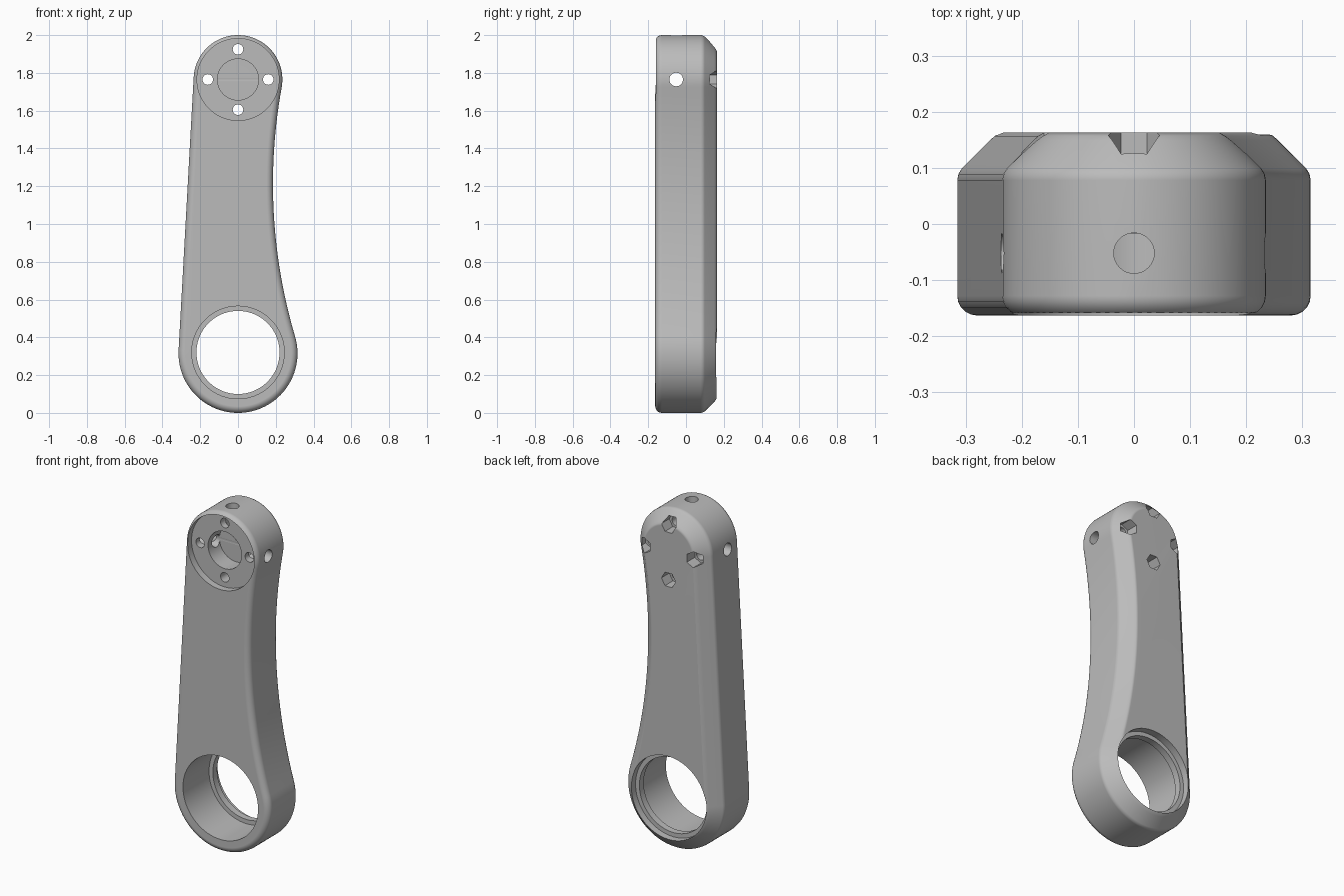
import bpy, bmesh
from math import sin, cos, pi, asin, atan2, sqrt, radians
from mathutils import Vector, Matrix

if "Cube" in bpy.data.objects:
    bpy.data.objects.remove(bpy.data.objects["Cube"])

Z1, R1 = 0.315, 0.315      # large lower end
Z2, R2 = 1.765, 0.235      # small upper hub
RC = 2.85                  # concave flank radius
Y = 0.163                  # half thickness

# Tangency of the straight left flank and the concave right flank
left = pi - asin((R1 - R2) / (Z2 - Z1))
CZ = ((RC + R1) ** 2 - (RC + R2) ** 2 + Z2 ** 2 - Z1 ** 2) / (2 * (Z2 - Z1))
CX = sqrt((RC + R1) ** 2 - (CZ - Z1) ** 2)
low, high = atan2(CZ - Z1, CX), atan2(CZ - Z2, CX)


def arc(cx, cz, r, a, b, n):
    return [(cx + r * cos(a + (b - a) * i / n), cz + r * sin(a + (b - a) * i / n))
            for i in range(n + 1)]


def outline(d):
    """Arm outline moved inwards by d."""
    return (arc(0, Z1, R1 - d, left, 2 * pi + low, 56)
            + arc(CX, CZ, RC + d, pi + low, pi + high, 28)[1:-1]
            + arc(0, Z2, R2 - d, high, left, 48))


def finish(bm, name):
    bmesh.ops.recalc_face_normals(bm, faces=bm.faces)
    me = bpy.data.meshes.new(name)
    bm.to_mesh(me)
    bm.free()
    ob = bpy.data.objects.new(name, me)
    bpy.context.collection.objects.link(ob)
    return ob


# Arm body: rounded front edge, softened chamfer on the back edge
F = 0.035
section = [(F - F * sin(t * pi / 10), -Y + F - F * cos(t * pi / 10)) for t in range(6)]
section += [(0, 0.078), (0.002, 0.089), (0.008, 0.099), (0.058, 0.149),
            (0.067, 0.157), (0.078, Y)]
bm = bmesh.new()
rings = [[bm.verts.new((x, y, z)) for x, z in outline(d)] for d, y in section]
n = len(rings[0])
for a, b in zip(rings, rings[1:]):
    for i in range(n):
        j = (i + 1) % n
        bm.faces.new((a[i], a[j], b[j], b[i]))
bm.faces.new(rings[0])
bm.faces.new(rings[-1])
arm = finish(bm, "crank_arm")


def cut(start, end, r, sides=64, spin=0.0):
    """Drill a round or many-sided hole from start to end."""
    a, b = Vector(start), Vector(end)
    bm = bmesh.new()
    rot = (b - a).to_track_quat('Z', 'Y').to_matrix().to_4x4()
    bmesh.ops.create_cone(bm, cap_ends=True, segments=sides, radius1=r, radius2=r,
                          depth=(b - a).length,
                          matrix=Matrix.Translation((a + b) / 2) @ rot
                          @ Matrix.Rotation(spin, 4, 'Z'))
    tool = finish(bm, "cutter")
    tool.hide_render = True
    mod = arm.modifiers.new("cut", 'BOOLEAN')
    mod.operation, mod.solver, mod.object = 'DIFFERENCE', 'EXACT', tool
    bpy.context.view_layer.objects.active = arm
    bpy.ops.object.modifier_apply(modifier=mod.name)
    bpy.data.objects.remove(tool)


# Lower bore with an inner retaining lip
cut((0, -0.3, 0.32), (0, 0.3, 0.32), 0.22, 72)
cut((0, -0.3, 0.32), (0, 0.08, 0.32), 0.245, 72)
cut((0, 0.12, 0.32), (0, 0.3, 0.32), 0.245, 72)

# Hub recess and centre pocket
cut((0, -0.3, Z2), (0, -0.123, Z2), 0.217, 72)
cut((0, -0.25, Z2), (0, -0.017, Z2), 0.109, 48)

# Four bolt holes with six-sided nut pockets, a corner pointing outwards
for k in range(4):
    x, z = 0.16 * cos(k * pi / 2), Z2 + 0.16 * sin(k * pi / 2)
    cut((x, -0.3, z), (x, 0.3, z), 0.028, 24)
    cut((x, 0.09, z), (x, 0.31, z), 0.046, 6, k * pi / 2)

# Cross drilling through the sides and down from the top
cut((-0.4, -0.052, Z2), (0.4, -0.052, Z2), 0.036, 32)
cut((0, -0.052, Z2 + 0.02), (0, -0.052, 2.2), 0.036, 32)

# Plain grey finish
grey = bpy.data.materials.new("grey_metal")
grey.diffuse_color = (0.5, 0.5, 0.5, 1)
grey.use_nodes = True
grey.node_tree.nodes["Principled BSDF"].inputs["Base Color"].default_value = grey.diffuse_color
arm.data.materials.clear()
arm.data.materials.append(grey)
for p in arm.data.polygons:
    p.material_index = 0

# Smooth shading with crisp edges and flat large faces
bpy.ops.object.select_all(action='DESELECT')
arm.select_set(True)
bpy.context.view_layer.objects.active = arm
bpy.ops.object.shade_smooth_by_angle(angle=radians(30))
weighted = arm.modifiers.new("flat_faces", 'WEIGHTED_NORMAL')
weighted.keep_sharp = True
